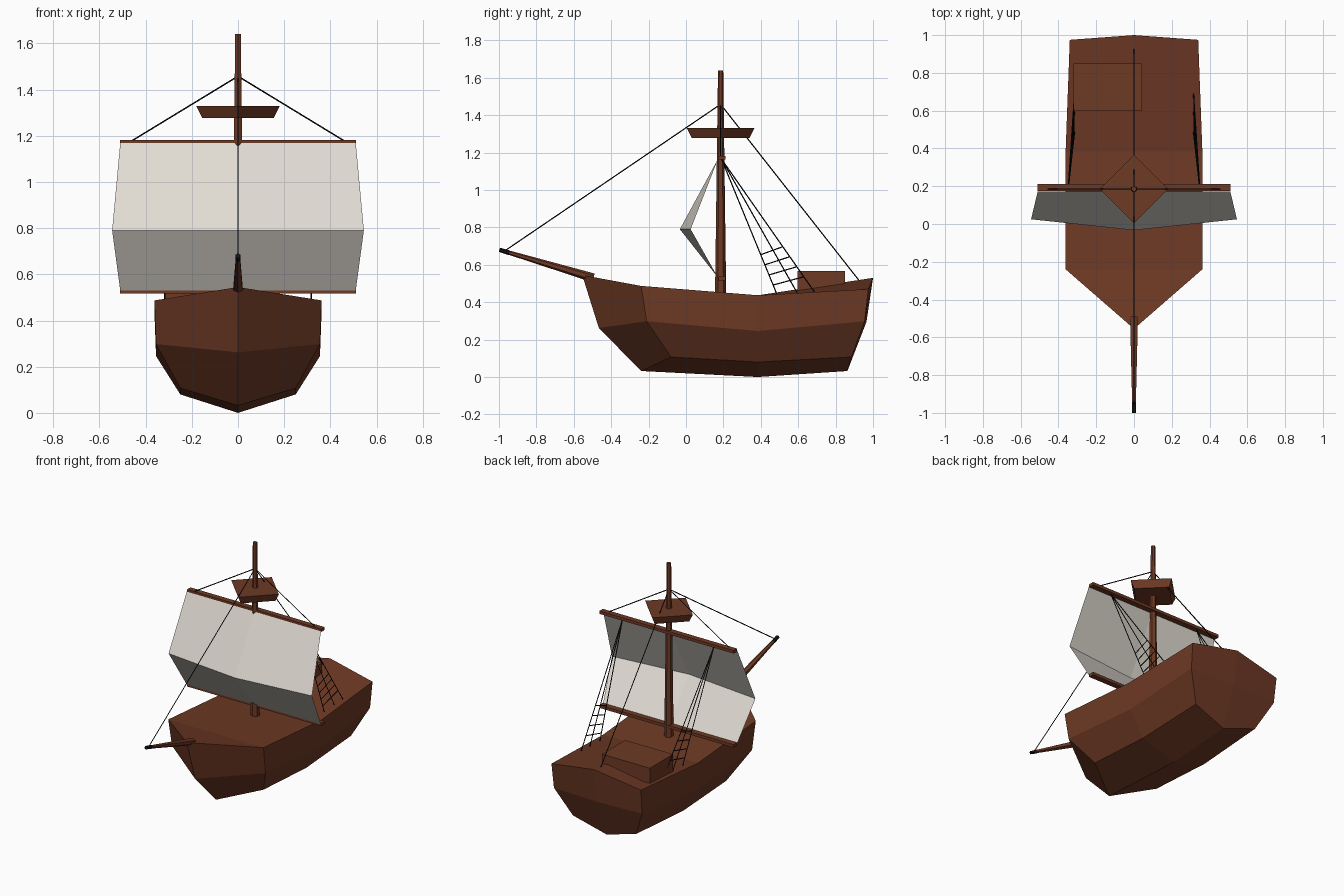
import bpy, bmesh
from mathutils import Vector

if "Cube" in bpy.data.objects:
    bpy.data.objects.remove(bpy.data.objects["Cube"])


def material(name, rgb):
    m = bpy.data.materials.new(name)
    m.diffuse_color = (*rgb, 1)
    m.use_nodes = True
    m.node_tree.nodes["Principled BSDF"].inputs["Base Color"].default_value = m.diffuse_color
    return m


WOOD = material("brown_wood", (0.155, 0.041, 0.018))
CLOTH = material("pale_cloth", (0.75, 0.71, 0.65))
ROPE = material("black_rope", (0.006, 0.006, 0.006))


def mesh_object(name, bm, mat):
    bmesh.ops.remove_doubles(bm, verts=bm.verts, dist=1e-5)
    bmesh.ops.recalc_face_normals(bm, faces=bm.faces)
    me = bpy.data.meshes.new(name)
    bm.to_mesh(me)
    bm.free()
    me.materials.append(mat)
    ob = bpy.data.objects.new(name, me)
    bpy.context.collection.objects.link(ob)
    return ob


def add_spar(bm, a, b, r1, r2, sides):
    """Tapered bar from point a to point b."""
    a, b = Vector(a), Vector(b)
    d = b - a
    new = bmesh.ops.create_cone(bm, cap_ends=True, segments=sides, radius1=r1,
                                radius2=r2, depth=d.length)["verts"]
    rot = d.to_track_quat('Z', 'Y').to_matrix()
    for v in new:
        v.co = rot @ v.co + (a + b) / 2


def spar(name, a, b, r1, r2, mat, sides=6):
    bm = bmesh.new()
    add_spar(bm, a, b, r1, r2, sides)
    return mesh_object(name, bm, mat)


def box(name, lo, hi, mat):
    lo, hi = Vector(lo), Vector(hi)
    bm = bmesh.new()
    for v in bmesh.ops.create_cube(bm, size=1)["verts"]:
        v.co = (lo + hi) / 2 + v.co * (hi - lo)
    return mesh_object(name, bm, mat)


def add_mirrored_face(bm, points):
    """Face from half-width points, on both sides, skipping repeated corners."""
    pts = list(dict.fromkeys(points))
    if len(pts) > 2:
        for s in (1, -1):
            bm.faces.new([bm.verts.new((s * x, y, z)) for x, y, z in pts])


# Hull: half sections from bow to stern (deck centre, rail, side, chine, keel)
fore_keel = (0, -0.24, 0.032)
stem = (0, -0.555, 0.545)
sections = [
    [stem, stem, (0, -0.466, 0.262), fore_keel, fore_keel],
    [(0, -0.24, 0.487), (0.362, -0.24, 0.487), (0.355, -0.21, 0.298),
     (0.25, -0.08, 0.107), fore_keel],
    [(0, 0.385, 0.437), (0.362, 0.385, 0.437), (0.355, 0.385, 0.246),
     (0.25, 0.385, 0.08), (0, 0.385, 0.0)],
    [(0, 1.0, 0.53), (0.34, 0.975, 0.47), (0.335, 0.955, 0.298),
     (0.24, 0.885, 0.107), (0, 0.863, 0.032)],
]
bm = bmesh.new()
for s, t in zip(sections, sections[1:]):
    for i in range(4):
        add_mirrored_face(bm, [s[i], s[i + 1], t[i + 1], t[i]])
stern, stern_mid = sections[-1], (0, 0.965, 0.295)
add_mirrored_face(bm, [stern[0], stern[1], stern[2], stern_mid])
add_mirrored_face(bm, [stern_mid, stern[2], stern[3], stern[4]])
mesh_object("hull", bm, WOOD)

# Deck box, set off to one side
box("deck_box", (-0.32, 0.597, 0.42), (0.043, 0.85, 0.567), WOOD)

# Mast, bowsprit and lookout platform
MY = 0.185
spar("mast", (0, MY, 0.43), (0, MY, 1.64), 0.03, 0.014, WOOD)
spar("bowsprit", (0, -0.495, 0.53), (0, -0.997, 0.68), 0.024, 0.010, WOOD)
spar("bowsprit_lashing", (0, -0.945, 0.664), (0, -0.998, 0.680), 0.013, 0.0115, ROPE)
spar("lookout_platform", (0, MY, 1.278), (0, MY, 1.33), 0.155, 0.181, WOOD, 4)

# Yards above and below the sail
for name, z in (("upper_yard", 1.172), ("lower_yard", 0.526)):
    box(name, (-0.51, 0.174, z - 0.01), (0.51, 0.212, z + 0.01), WOOD)

# Sail: bellied sheet with one horizontal fold
rows = [(0.51, 0.172, 0.172, 1.168), (0.545, 0.025, -0.033, 0.79),
        (0.51, 0.172, 0.172, 0.53)]  # half width, edge y, centre y, z
bm = bmesh.new()
for (w, e, c, z), (w2, e2, c2, z2) in zip(rows, rows[1:]):
    add_mirrored_face(bm, [(0, c, z), (w, e, z), (w2, e2, z2), (0, c2, z2)])
mesh_object("sail", bm, CLOTH)

# Stays from the mast to the bow, stern and yard ends
R = 0.0032
bm = bmesh.new()
for end in ((0, -0.965, 0.677), (0, 0.93, 0.51), (0.465, MY, 1.175), (-0.465, MY, 1.175)):
    add_spar(bm, (0, MY, 1.458), end, R, R, 4)
mesh_object("stays", bm, ROPE)

# Shrouds with rungs on each side
for side, sx in (("left", -1), ("right", 1)):
    top = Vector((sx * 0.348, 0.19, 1.165))
    feet = [Vector((sx * 0.315, y, z)) for y, z in ((0.485, 0.445), (0.597, 0.445), (0.69, 0.45))]
    bm = bmesh.new()
    for foot in feet:
        add_spar(bm, top, foot, R, R, 4)
    for t in (0.715, 0.79, 0.865, 0.94):
        add_spar(bm, top.lerp(feet[0], t - 0.005), top.lerp(feet[2], t - 0.06), R, R, 4)
    mesh_object(side + "_shrouds", bm, ROPE)
